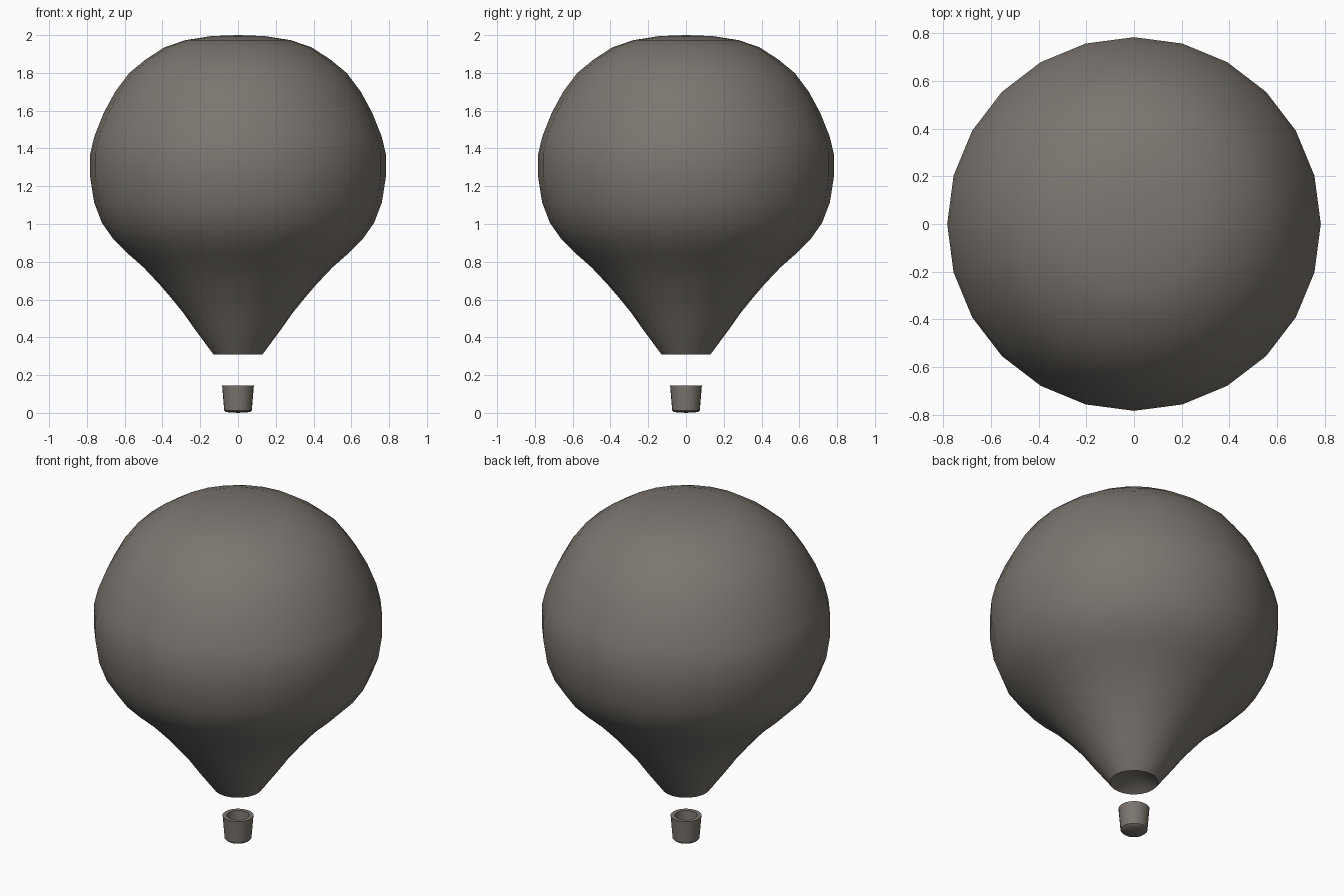
import bpy, bmesh, math

if "Cube" in bpy.data.objects:
    bpy.data.objects.remove(bpy.data.objects["Cube"])

SEGMENTS = 24


def material(name, rgb):
    m = bpy.data.materials.new(name)
    m.diffuse_color = (*rgb, 1)
    m.use_nodes = True
    m.node_tree.nodes["Principled BSDF"].inputs["Base Color"].default_value = m.diffuse_color
    return m


def lathe(name, profile, mat, sharp_angle):
    """Revolve an (r, z) profile around z; r = 0 makes a pole."""
    bm = bmesh.new()
    rings = []
    for r, z in profile:
        if r == 0:
            rings.append([bm.verts.new((0, 0, z))] * SEGMENTS)
        else:
            rings.append([bm.verts.new((r * math.cos(2 * math.pi * i / SEGMENTS),
                                        r * math.sin(2 * math.pi * i / SEGMENTS), z))
                          for i in range(SEGMENTS)])
    for a, b in zip(rings, rings[1:]):
        for i in range(SEGMENTS):
            j = (i + 1) % SEGMENTS
            bm.faces.new(list(dict.fromkeys((a[i], a[j], b[j], b[i]))))
    bmesh.ops.recalc_face_normals(bm, faces=bm.faces)
    mesh = bpy.data.meshes.new(name)
    bm.to_mesh(mesh)
    bm.free()
    mesh.materials.append(mat)
    ob = bpy.data.objects.new(name, mesh)
    bpy.context.collection.objects.link(ob)
    bpy.ops.object.select_all(action='DESELECT')
    ob.select_set(True)
    bpy.context.view_layer.objects.active = ob
    bpy.ops.object.shade_smooth_by_angle(angle=math.radians(sharp_angle))
    return ob


grey = material("warm_grey", (0.20, 0.18, 0.16))

# Envelope: recessed mouth, flared neck, round crown
lathe("balloon_envelope", [
    (0, 0.39), (0.13, 0.31), (0.23, 0.445), (0.29, 0.53), (0.355, 0.61),
    (0.415, 0.68), (0.50, 0.77), (0.585, 0.845), (0.66, 0.92), (0.72, 1.005),
    (0.762, 1.115), (0.783, 1.25), (0.783, 1.37), (0.76, 1.465), (0.71, 1.59),
    (0.65, 1.70), (0.575, 1.80), (0.49, 1.87), (0.39, 1.935), (0.28, 1.973),
    (0.14, 1.995), (0, 2.0)], grey, 50)

# Basket: hollow tapered tub with a thick rim
lathe("basket", [
    (0, 0), (0.063, 0.004), (0.073, 0.013), (0.084, 0.145),
    (0.061, 0.145), (0.053, 0.035), (0, 0.035)], grey, 40)
